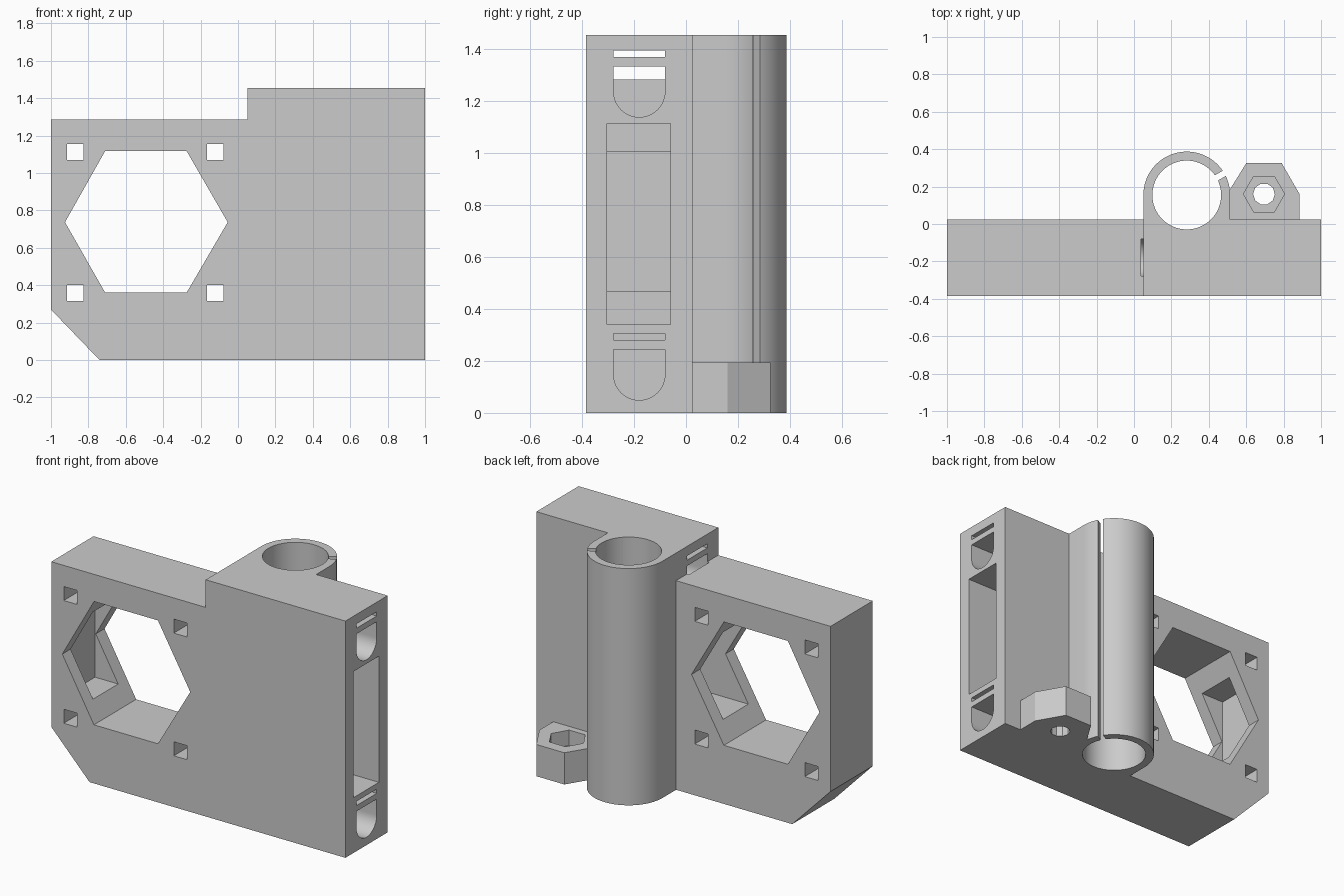
import bpy, bmesh, math
from mathutils import Vector

if "Cube" in bpy.data.objects:
    bpy.data.objects.remove(bpy.data.objects["Cube"], do_unlink=True)

GREY = (0.6, 0.6, 0.6, 1)
grey = bpy.data.materials.new("plain_grey")
grey.use_nodes = True
grey.diffuse_color = GREY
grey.node_tree.nodes["Principled BSDF"].inputs["Base Color"].default_value = GREY


def prism(name, profile, axis, start, end):
    """Extrude a 2D profile along x (y,z), y (x,z) or z (x,y)."""
    place = {"x": lambda a, b, t: (t, a, b),
             "y": lambda a, b, t: (a, t, b),
             "z": lambda a, b, t: (a, b, t)}[axis]
    bm = bmesh.new()
    face = bm.faces.new([bm.verts.new(place(a, b, start)) for a, b in profile])
    new = bmesh.ops.extrude_face_region(bm, geom=[face])["geom"]
    shift = Vector(place(0, 0, end - start))
    bmesh.ops.translate(bm, vec=shift,
                        verts=[g for g in new if isinstance(g, bmesh.types.BMVert)])
    bmesh.ops.recalc_face_normals(bm, faces=bm.faces)
    mesh = bpy.data.meshes.new(name)
    bm.to_mesh(mesh)
    bm.free()
    mesh.materials.append(grey)
    obj = bpy.data.objects.new(name, mesh)
    bpy.context.scene.collection.objects.link(obj)
    return obj


def rect(a0, a1, b0, b1):
    return [(a0, b0), (a1, b0), (a1, b1), (a0, b1)]


def arc(center, radius, first, last, steps):
    angles = [math.radians(first + (last - first) * i / steps) for i in range(steps + 1)]
    return [(center[0] + radius * math.cos(t), center[1] + radius * math.sin(t))
            for t in angles]


def ring(center, radius, sides, turn=0):
    return arc(center, radius, turn, turn + 360, sides)[:-1]


def cut(obj, cutters):
    """Subtract every cutter, bake the result and drop the cutters."""
    for cutter in cutters:
        cutter.hide_render = True
        mod = obj.modifiers.new("cut", "BOOLEAN")
        mod.operation = "DIFFERENCE"
        mod.solver = "EXACT"
        mod.object = cutter
    graph = bpy.context.evaluated_depsgraph_get()
    mesh = bpy.data.meshes.new_from_object(obj.evaluated_get(graph))
    obj.modifiers.clear()
    obj.data = mesh
    for cutter in cutters:
        bpy.data.objects.remove(cutter, do_unlink=True)


FRONT, BACK, TOP = -0.385, 0.025, 1.455
BORE = (0.282, 0.155)
NUT = (0.695, 0.16)

# Main stepped block with the chamfered lower corner
body = prism("main_block", [(-0.74, 0), (1, 0), (1, TOP), (0.05, TOP),
                            (0.05, 1.285), (-1, 1.285), (-1, 0.27)], "y", FRONT, BACK)

# Large hexagonal window and four square bolt holes
cutters = [prism("window_cutter",
                 [(-0.925, 0.737), (-0.71, 0.36), (-0.275, 0.36),
                  (-0.055, 0.737), (-0.275, 1.118), (-0.71, 1.118)], "y", -0.5, 0.2)]
for x in (-0.87, -0.122):
    for z in (0.358, 1.112):
        cutters.append(prism("bolt_cutter",
                             rect(x - 0.045, x + 0.045, z - 0.043, z + 0.043), "y", -0.5, 0.2))

# Belt channel: wide mouth on the side, narrower tunnel across the window
cutters.append(prism("mouth_cutter", rect(-0.305, -0.06, 0.34, 1.115), "x", 0.3, 1.1))
cutters.append(prism("tunnel_cutter", rect(-0.305, -0.06, 0.47, 1.005), "x", -0.93, 0.5))

# Round-bottomed rod sockets, each with a thin relief slit above
for z in (0.148, 1.238):
    socket = arc((-0.18, z), 0.099, 180, 360, 24) + [(-0.081, z + 0.097), (-0.279, z + 0.097)]
    cutters.append(prism("socket_cutter", socket, "x", 0.037, 1.1))
    cutters.append(prism("slit_cutter", rect(-0.279, -0.081, z + 0.132, z + 0.158),
                         "x", 0.037, 1.1))
cutters.append(prism("bore_cutter", ring(BORE, 0.184, 64), "z", -0.1, 1.6))
cut(body, cutters)

# Upright bearing sleeve with bore and clamping slit
sleeve = prism("bearing_sleeve", [(0.05, BACK), (0.514, BACK)]
               + arc(BORE, 0.232, 0, 180, 40), "z", 0, TOP)
slit = prism("clamp_slit_cutter", rect(0, 0.4, -0.016, 0.016), "z", -0.1, 1.6)
slit.location = (BORE[0], BORE[1], 0)
slit.rotation_euler.z = math.radians(30)
cut(sleeve, [prism("sleeve_bore_cutter", ring(BORE, 0.184, 64), "z", -0.1, 1.6), slit])

# Nut holder at the foot, with nut recess and screw hole
holder = prism("nut_holder", [(0.51, BACK), (0.885, BACK), (0.885, 0.16), (0.79, 0.325),
                              (0.6, 0.325), (0.51, 0.18)], "z", 0, 0.195)
cut(holder, [prism("nut_cutter", ring(NUT, 0.11, 6), "z", 0.1, 0.3),
             prism("screw_cutter", ring(NUT, 0.058, 10), "z", -0.1, 0.15)])

# Smooth the round walls, keep the hard edges
for obj in (body, sleeve, holder):
    bpy.ops.object.select_all(action="DESELECT")
    obj.select_set(True)
    bpy.context.view_layer.objects.active = obj
    bpy.ops.object.shade_smooth_by_angle(angle=math.radians(25))
